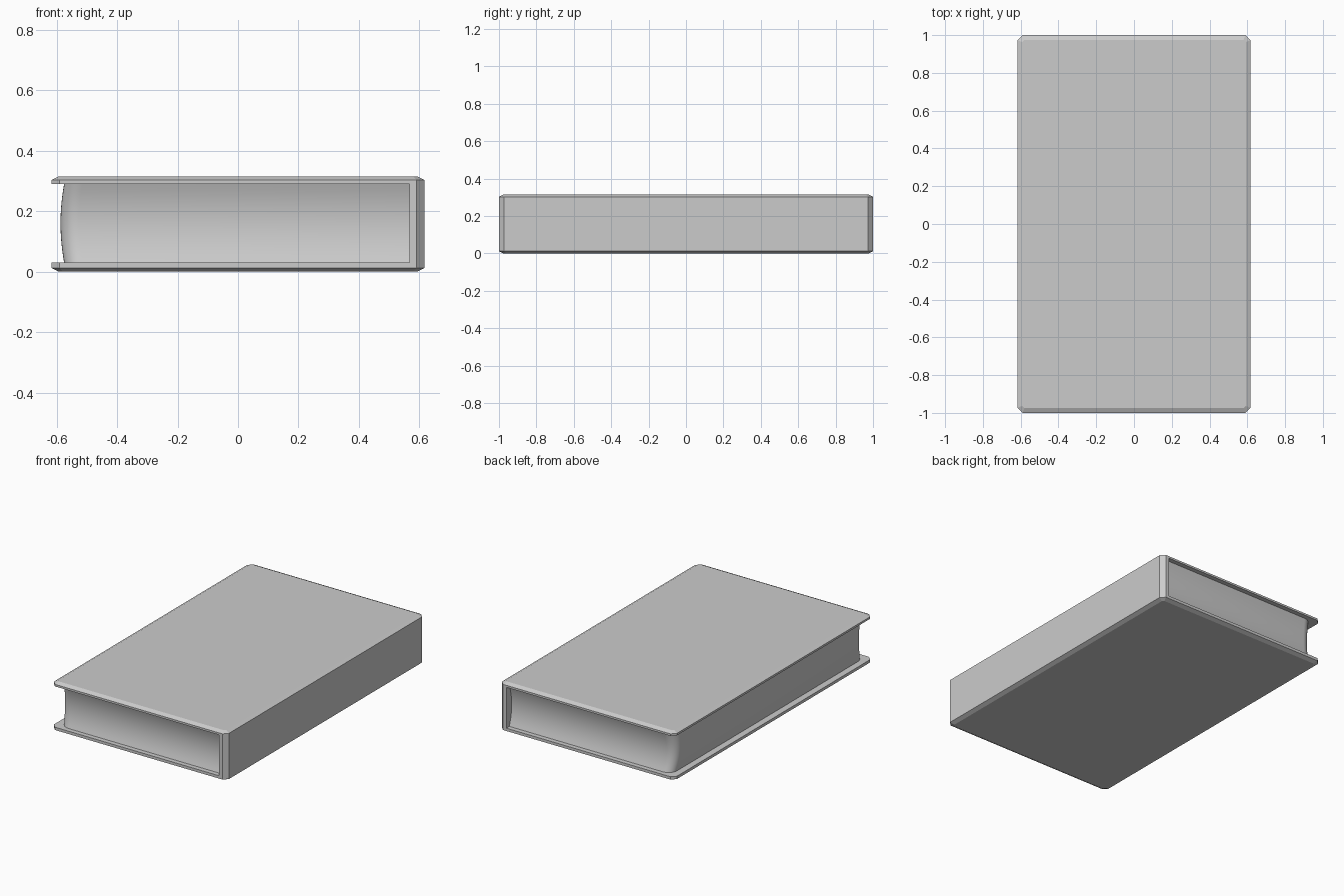
import bpy, bmesh, math

if "Cube" in bpy.data.objects:
    bpy.data.objects.remove(bpy.data.objects["Cube"])


def loft(name, loops):
    """Skin a stack of equal-length closed loops and cap both ends."""
    bm = bmesh.new()
    rings = [[bm.verts.new(p) for p in loop] for loop in loops]
    for a, b in zip(rings, rings[1:]):
        n = len(a)
        for i in range(n):
            j = (i + 1) % n
            bm.faces.new((a[i], a[j], b[j], b[i]))
    bm.faces.new(rings[0][::-1])
    bm.faces.new(rings[-1])
    bmesh.ops.recalc_face_normals(bm, faces=bm.faces)
    mesh = bpy.data.meshes.new(name)
    bm.to_mesh(mesh)
    bm.free()
    obj = bpy.data.objects.new(name, mesh)
    bpy.context.collection.objects.link(obj)
    return obj


def chamfered_rect(hx, hy, c, z):
    return [(-hx + c, -hy, z), (hx - c, -hy, z), (hx, -hy + c, z), (hx, hy - c, z),
            (hx - c, hy, z), (-hx + c, hy, z), (-hx, hy - c, z), (-hx, -hy + c, z)]


HX, HY, H = 0.617, 1.0, 0.315
BOARD_LOW, BOARD_HIGH, SPINE_IN = 0.03, 0.29, 0.567

# Cover: bevelled block, hollowed to leave two boards and the spine
EDGE, DROP, CORNER = 0.025, 0.012, 0.027
cover = loft("cover", [
    chamfered_rect(HX - EDGE, HY - EDGE, 0.012, 0),
    chamfered_rect(HX, HY, CORNER, DROP),
    chamfered_rect(HX, HY, CORNER, H - DROP),
    chamfered_rect(HX - EDGE, HY - EDGE, 0.012, H)])

bpy.ops.mesh.primitive_cube_add(
    size=1, location=((SPINE_IN - 1) / 2, 0, (BOARD_LOW + BOARD_HIGH) / 2))
cutter = bpy.context.object
cutter.name = "cover_cutter"
cutter.scale = (SPINE_IN + 1, 3, BOARD_HIGH - BOARD_LOW)
cutter.hide_render = True

cut = cover.modifiers.new("hollow", 'BOOLEAN')
cut.operation, cut.solver, cut.object = 'DIFFERENCE', 'EXACT', cutter
bpy.context.view_layer.objects.active = cover
bpy.ops.object.modifier_apply(modifier=cut.name)
bpy.data.objects.remove(cutter)


# Pages: hollowed ends, bulging fore edge, rounded outer corners
def page_loop(t):
    z = (BOARD_LOW + BOARD_HIGH) / 2 + t * (BOARD_HIGH - BOARD_LOW) / 2
    hy = 0.945 + 0.025 * t * t
    left = -0.587 + 0.012 * t * t
    r = 0.06
    corner = [(left + r - r * math.sin(a), hy - r + r * math.cos(a))
              for a in (math.radians(90) * i / 8 for i in range(9))]
    pts = [(SPINE_IN, hy)] + corner
    pts += [(x, -y) for x, y in reversed(pts)]
    return [(x, y, z) for x, y in pts]


pages = loft("pages", [page_loop(-1 + i / 6) for i in range(13)])
bpy.ops.object.select_all(action='DESELECT')
pages.select_set(True)
bpy.context.view_layer.objects.active = pages
bpy.ops.object.shade_smooth_by_angle(angle=math.radians(35))
